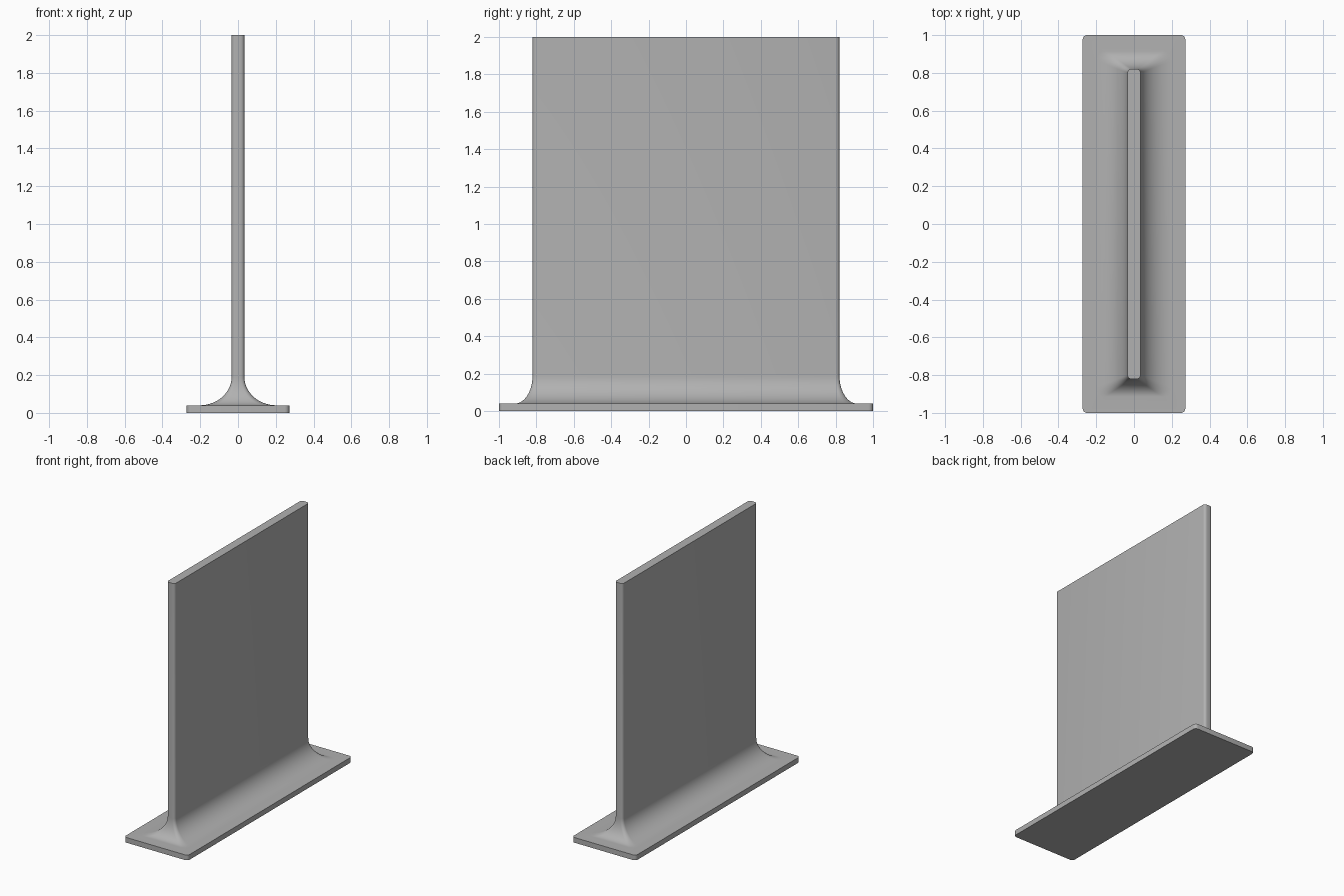
import bpy, bmesh, math

if "Cube" in bpy.data.objects:
    bpy.data.objects.remove(bpy.data.objects["Cube"])


def rounded_rect(bm, hx, hy, r, z, n=5):
    """Ring of vertices for a rounded rectangle with half sizes hx, hy."""
    ring = []
    for k, (sx, sy) in enumerate([(1, 1), (-1, 1), (-1, -1), (1, -1)]):
        for i in range(n + 1):
            a = math.pi / 2 * (k + i / n)
            ring.append(bm.verts.new((sx * (hx - r) + r * math.cos(a),
                                      sy * (hy - r) + r * math.sin(a), z)))
    return ring


def loft(name, sections, material):
    """Closed skin through a stack of rounded rectangles (hx, hy, r, z)."""
    bm = bmesh.new()
    rings = [rounded_rect(bm, *s) for s in sections]
    for lo, hi in zip(rings, rings[1:]):
        for i in range(len(lo)):
            j = (i + 1) % len(lo)
            bm.faces.new((lo[i], lo[j], hi[j], hi[i]))
    bm.faces.new(rings[0][::-1])
    bm.faces.new(rings[-1])
    mesh = bpy.data.meshes.new(name)
    bm.to_mesh(mesh)
    bm.free()
    mesh.materials.append(material)
    obj = bpy.data.objects.new(name, mesh)
    bpy.context.collection.objects.link(obj)
    bpy.context.view_layer.objects.active = obj
    obj.select_set(True)
    bpy.ops.object.shade_smooth_by_angle(angle=math.radians(35))
    return obj


BASE_X, BASE_Y, BASE_Z = 0.272, 1.0, 0.04
PLATE_X, PLATE_Y, HEIGHT = 0.034, 0.82, 2.0
FLARE_X, FLARE_Y, FLARE_Z = 0.17, 0.095, 0.15
STEPS = 16

# dark grey finish
grey = bpy.data.materials.new("dark_grey")
grey.diffuse_color = (0.44, 0.44, 0.44, 1)
grey.use_nodes = True
grey.node_tree.nodes["Principled BSDF"].inputs["Base Color"].default_value = grey.diffuse_color

# flat foot
sections = [(BASE_X, BASE_Y, 0.025, 0.0), (BASE_X, BASE_Y, 0.025, BASE_Z)]

# concave flare from the foot up into the plate
for i in range(STEPS + 1):
    a = math.pi / 2 * i / STEPS
    out = 1 - math.sin(a)
    sections.append((PLATE_X + FLARE_X * out, PLATE_Y + FLARE_Y * out,
                     0.02 + 0.03 * out, BASE_Z + FLARE_Z * (1 - math.cos(a))))

# tall thin plate
sections.append((PLATE_X, PLATE_Y, 0.02, HEIGHT))

loft("upright_plate_on_foot", sections, grey)
